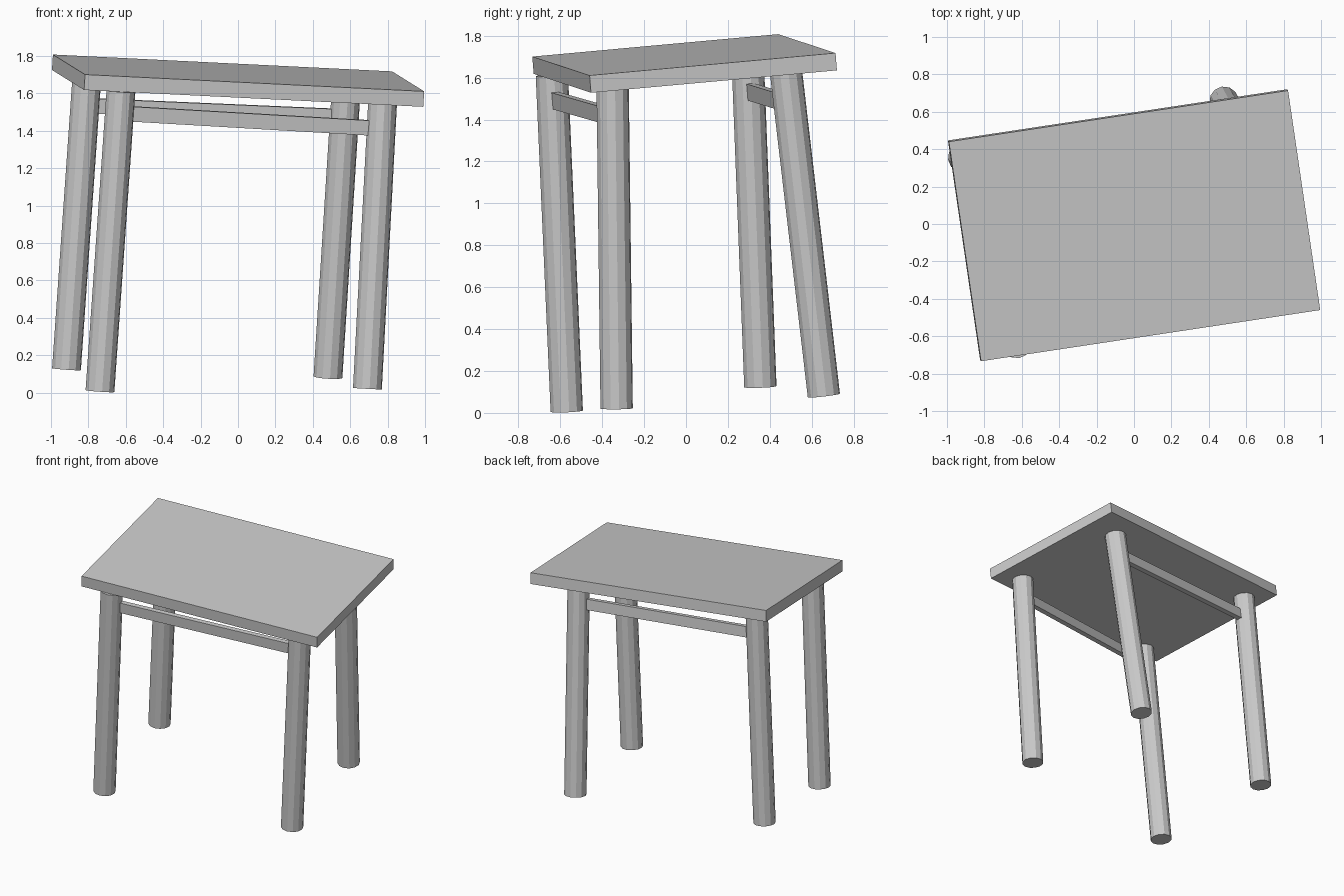
import bpy
import bmesh
from mathutils import Matrix, Vector

if "Cube" in bpy.data.objects:
    bpy.data.objects.remove(bpy.data.objects["Cube"])

# Tilted frame of the table: along the length, along the depth, up
U = Vector((0.9875, 0.149, -0.049)).normalized()
N = U.cross(Vector((-0.149, 0.985, 0.090))).normalized()


def frame(origin, x, z):
    """Matrix whose z axis is exact and whose x axis is squared to it."""
    z = z.normalized()
    x = (x - z * x.dot(z)).normalized()
    m = Matrix((x, z.cross(x), z)).transposed().to_4x4()
    m.translation = origin
    return m


def add_part(name, bm, matrix):
    mesh = bpy.data.meshes.new(name)
    bm.to_mesh(mesh)
    bm.free()
    obj = bpy.data.objects.new(name, mesh)
    obj.matrix_world = matrix
    bpy.context.collection.objects.link(obj)


def box(name, size, matrix):
    bm = bmesh.new()
    bmesh.ops.create_cube(bm, size=1)
    bmesh.ops.scale(bm, vec=size, verts=bm.verts)
    add_part(name, bm, matrix)


def leg(name, foot, head, radius=0.078):
    axis = head - foot
    bm = bmesh.new()
    bmesh.ops.create_cone(bm, cap_ends=True, segments=12, radius1=radius,
                          radius2=radius, depth=axis.length)
    add_part(name, bm, frame((foot + head) / 2, U, axis))


def rail(name, start, end):
    along = end - start
    up = N - along * (N.dot(along) / along.length_squared)
    box(name, (along.length, 0.036, 0.08), frame((start + end) / 2, along, up))


# Tabletop
THICK = 0.083
top_centre = Vector((0.003, -0.01, 1.709))
box("tabletop", (1.836, 1.191, THICK), frame(top_centre - N * THICK / 2, U, N))

# Legs, each leaning its own way
LEGS = {
    "back_left_leg": ((-0.917, 0.355, 0.125), (-0.807, 0.294, 1.70)),
    "front_left_leg": ((-0.738, -0.569, 0.008), (-0.626, -0.640, 1.61)),
    "back_right_leg": ((0.481, 0.658, 0.083), (0.579, 0.477, 1.63)),
    "front_right_leg": ((0.692, -0.331, 0.021), (0.773, -0.350, 1.55)),
}
for name, (foot, head) in LEGS.items():
    leg(name, Vector(foot), Vector(head))

# Long rails joining the leg axes
rail("front_rail", Vector((-0.634, -0.635, 1.494)), Vector((0.766, -0.349, 1.412)))
rail("back_rail", Vector((-0.818, 0.300, 1.535)), Vector((0.569, 0.495, 1.475)))
